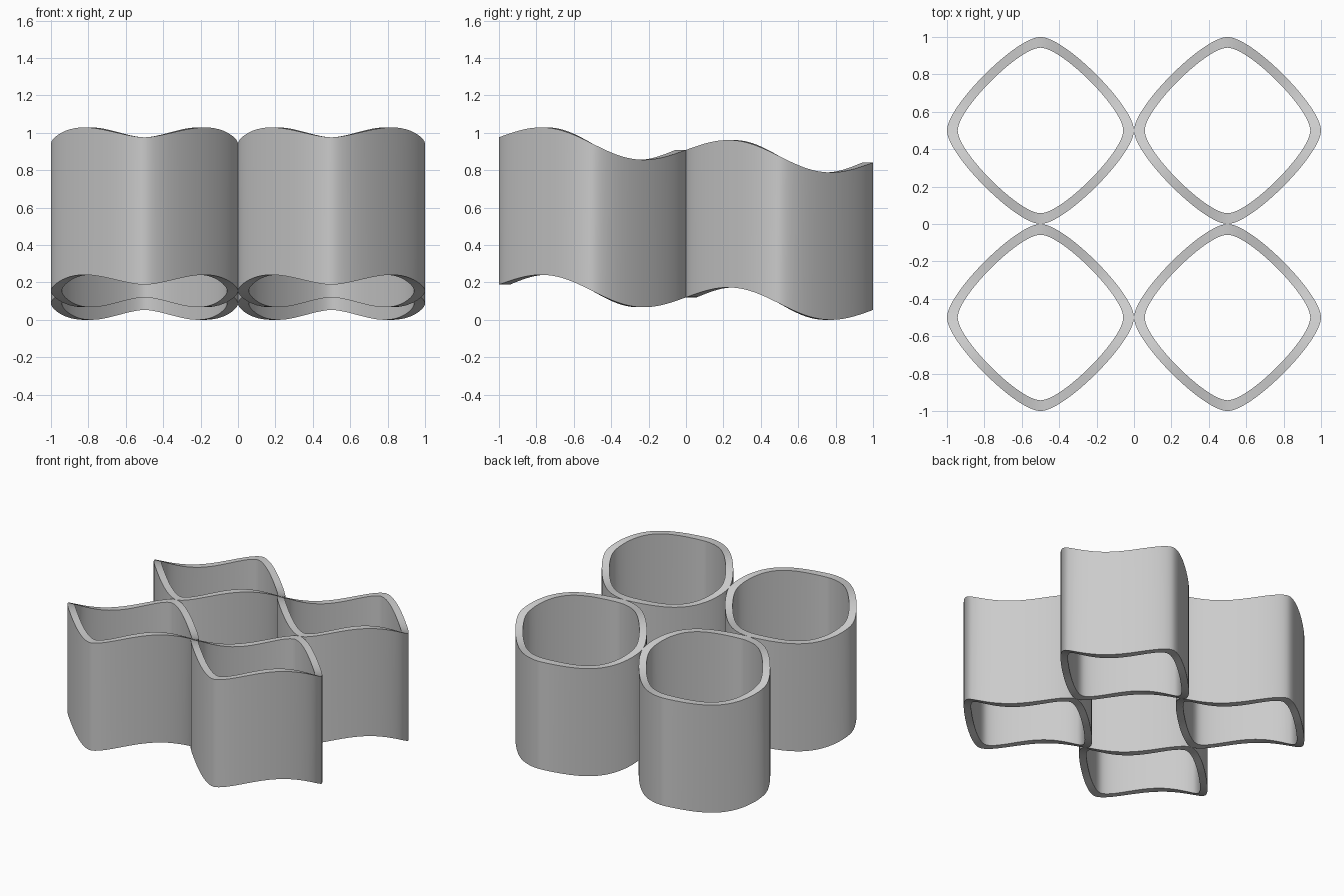
import bpy, bmesh, math

if "Cube" in bpy.data.objects:
    bpy.data.objects.remove(bpy.data.objects["Cube"])

SEG = 24          # steps per quarter of the rounded diamond
HANDLE = 0.13     # roundness of the diamond tips
INNER = 0.885     # inner wall scale
HEIGHT = 0.788    # wall height


def rounded_diamond():
    """Closed outline, half diagonal 0.5, one bezier per quarter."""
    pts = []
    for q in range(4):
        c, s = round(math.cos(q * math.pi / 2)), round(math.sin(q * math.pi / 2))
        for i in range(SEG):
            t = i / SEG
            u = 1 - t
            x = 0.5 * u**3 + 1.5 * t * u * u + 3 * HANDLE * t * t * u
            y = 0.5 * t**3 + 1.5 * t * t * u + 3 * HANDLE * t * u * u
            pts.append((c * x - s * y, s * x + c * y))
    return pts


def bottom_z(y):
    """Wavy, gently falling rim."""
    return 0.1205 - 0.0675 * y + 0.069 * math.sin(2 * math.pi * y)


def make_tube(name, cx, cy):
    bm = bmesh.new()
    outline = rounded_diamond()
    # rings: outer bottom, outer top, inner top, inner bottom
    rings = []
    for scale, lift in ((1, 0), (1, HEIGHT), (INNER, HEIGHT), (INNER, 0)):
        rings.append([bm.verts.new((cx + x * scale, cy + y * scale,
                                    bottom_z(cy + y) + lift))
                      for x, y in outline])
    n = len(outline)
    for r in range(4):
        a, b = rings[r], rings[(r + 1) % 4]
        for i in range(n):
            j = (i + 1) % n
            bm.faces.new((a[i], a[j], b[j], b[i]))
    bmesh.ops.recalc_face_normals(bm, faces=bm.faces)
    mesh = bpy.data.meshes.new(name)
    bm.to_mesh(mesh)
    bm.free()
    obj = bpy.data.objects.new(name, mesh)
    bpy.context.collection.objects.link(obj)
    bpy.ops.object.select_all(action='DESELECT')
    obj.select_set(True)
    bpy.context.view_layer.objects.active = obj
    bpy.ops.object.shade_smooth_by_angle(angle=math.radians(35))


# four touching tubes in a 2 x 2 grid
for row, cy in (("front", -0.5), ("back", 0.5)):
    for side, cx in (("left", -0.5), ("right", 0.5)):
        make_tube(f"{row}_{side}_tube", cx, cy)
